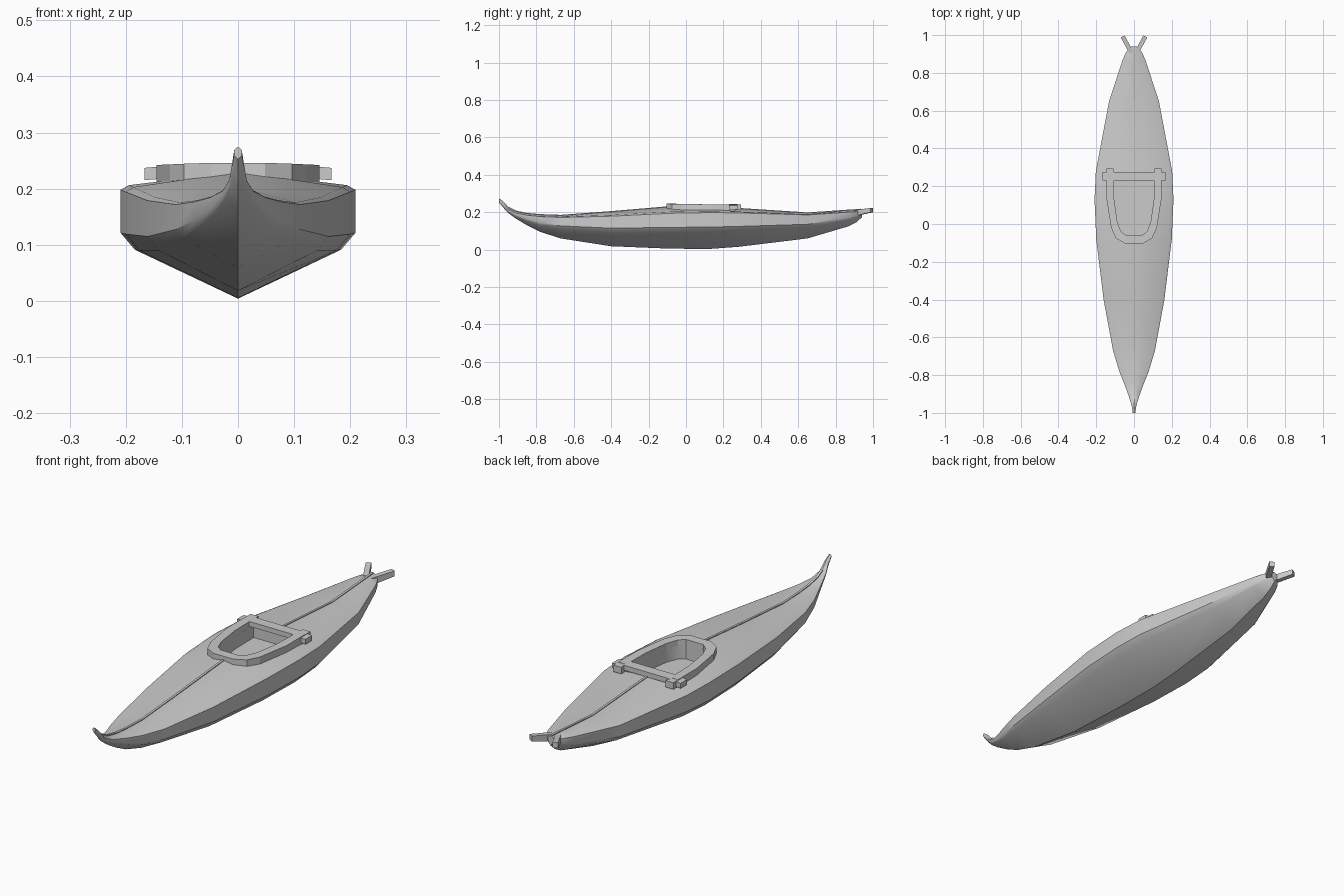
import bpy, bmesh
from mathutils import Vector

if "Cube" in bpy.data.objects:
    bpy.data.objects.remove(bpy.data.objects["Cube"])


def make(name, verts, faces, smooth=None):
    me = bpy.data.meshes.new(name)
    bm = bmesh.new()
    vs = [bm.verts.new(v) for v in verts]
    for f in faces:
        bm.faces.new([vs[i] for i in f])
    bmesh.ops.recalc_face_normals(bm, faces=bm.faces)
    bm.to_mesh(me)
    bm.free()
    ob = bpy.data.objects.new(name, me)
    bpy.context.collection.objects.link(ob)
    if smooth:
        shade(ob, smooth)
    return ob


def shade(ob, angle):
    bpy.ops.object.select_all(action='DESELECT')
    ob.select_set(True)
    bpy.context.view_layer.objects.active = ob
    bpy.ops.object.shade_smooth_by_angle(angle=angle)


def loft(name, rings, smooth=None, closed=False):
    """Skin closed cross-sections, capping the ends unless closed."""
    n, m = len(rings[0]), len(rings)
    faces = []
    for i in range(m if closed else m - 1):
        a, b = i * n, (i + 1) % m * n
        faces += [(a + j, a + (j + 1) % n, b + (j + 1) % n, b + j) for j in range(n)]
    if not closed:
        faces += [tuple(range(n)), tuple(range((m - 1) * n, m * n))]
    return make(name, [v for r in rings for v in r], faces, smooth)


# stations: y, half width, keel z, gunwale z, deck ridge z
stations = [
    (-1.0, 0.007, 0.252, 0.268, 0.275), (-0.975, 0.010, 0.222, 0.248, 0.256),
    (-0.95, 0.016, 0.195, 0.214, 0.228), (-0.91, 0.028, 0.166, 0.196, 0.206),
    (-0.85, 0.050, 0.130, 0.185, 0.193), (-0.78, 0.078, 0.095, 0.178, 0.187),
    (-0.67, 0.111, 0.060, 0.174, 0.183), (-0.40, 0.161, 0.018, 0.182, 0.203),
    (-0.08, 0.200, 0.005, 0.198, 0.230), (0.13, 0.209, 0.004, 0.202, 0.230),
    (0.28, 0.202, 0.015, 0.200, 0.220), (0.65, 0.132, 0.060, 0.188, 0.196),
    (0.87, 0.060, 0.125, 0.202, 0.211), (0.91, 0.042, 0.146, 0.205, 0.214),
    (0.94, 0.014, 0.172, 0.208, 0.216)]


def section(y, w, zb, zg, zr):
    h = zg - zb
    half = [(0.88 * w, zb + 0.44 * h), (w, zb + 0.59 * h), (w, zg - 0.02 * h),
            (0.93 * w, zg + 0.15 * (zr - zg))]
    return ([Vector((0, y, zb))] + [Vector((x, y, z)) for x, z in half]
            + [Vector((0, y, zr))] + [Vector((-x, y, z)) for x, z in reversed(half)])


hull = loft("hull", [section(*s) for s in stations])

# cockpit recess cut into the deck
inner = [(0.107, 0.262), (0.105, 0.13), (0.088, 0.01), (0.068, -0.04), (0.042, -0.06)]
outer = [(0.145, 0.262), (0.145, 0.13), (0.121, -0.02), (0.096, -0.075), (0.048, -0.103)]
cut = inner + [(-x, y) for x, y in reversed(inner)]
cutter = loft("cockpit_cutter", [[(x, y, z) for x, y in cut] for z in (0.16, 0.4)])
mod = hull.modifiers.new("cockpit", 'BOOLEAN')
mod.object, mod.operation, mod.solver = cutter, 'DIFFERENCE', 'EXACT'
bpy.context.view_layer.objects.active = hull
bpy.ops.object.modifier_apply(modifier=mod.name)
bpy.data.objects.remove(cutter)
shade(hull, 0.6)


# U-shaped cockpit rim
def rim_ring(o, i, s):
    zt = 0.246 - 0.045 * max(0, abs(o[0]) - 0.06)
    zb = 0.205
    return [(s * o[0], o[1], zb), (s * o[0], o[1], zt), (s * i[0], i[1], zt), (s * i[0], i[1], zb)]


rings = [rim_ring(o, i, 1) for o, i in zip(outer, inner)]
rings += [rim_ring(o, i, -1) for o, i in zip(reversed(outer), reversed(inner))]
loft("cockpit_rim", rings)


def box(name, x0, x1, y0, y1, z0, z1):
    loft(name, [[(x0, y, z0), (x1, y, z0), (x1, y, z1), (x0, y, z1)] for y in (y0, y1)])


# arched crossbar behind the cockpit
loft("crossbar", [[(x, 0.23, z - 0.022), (x, 0.276, z - 0.022), (x, 0.276, z), (x, 0.23, z)]
                  for x, z in ((-0.167, 0.237), (-0.10, 0.243), (0.10, 0.243), (0.167, 0.237))])

# lapped rim ends and stern prongs, both sides
for s, side in ((-1, "left"), (1, "right")):
    box(side + "_rim_end", s * 0.108, s * 0.145, 0.225, 0.295, 0.212, 0.241)
    a, b = Vector((s * 0.012, 0.905, 0.196)), Vector((s * 0.060, 0.993, 0.211))
    n = Vector((0.010, -s * 0.0055, 0))
    up = Vector((0, 0, 0.014))
    loft(side + "_stern_prong", [[p - n - up * k, p + n - up * k, p + n + up * k, p - n + up * k]
                                 for p, k in ((a, 1.1), (b, 0.85))])


# thin ridge strips along the deck centreline
def ridge(y):
    for p, q in zip(stations, stations[1:]):
        if p[0] <= y <= q[0]:
            return p[4] + (q[4] - p[4]) * (y - p[0]) / (q[0] - p[0])


for name, y0, y1 in (("bow_ridge", -0.945, -0.095), ("stern_ridge", 0.265, 0.935)):
    ys = [y0] + [s[0] for s in stations if y0 < s[0] < y1] + [y1]
    loft(name, [[(-0.005, y, ridge(y) - 0.006), (0.005, y, ridge(y) - 0.006),
                 (0.005, y, ridge(y) + 0.003), (-0.005, y, ridge(y) + 0.003)] for y in ys])
